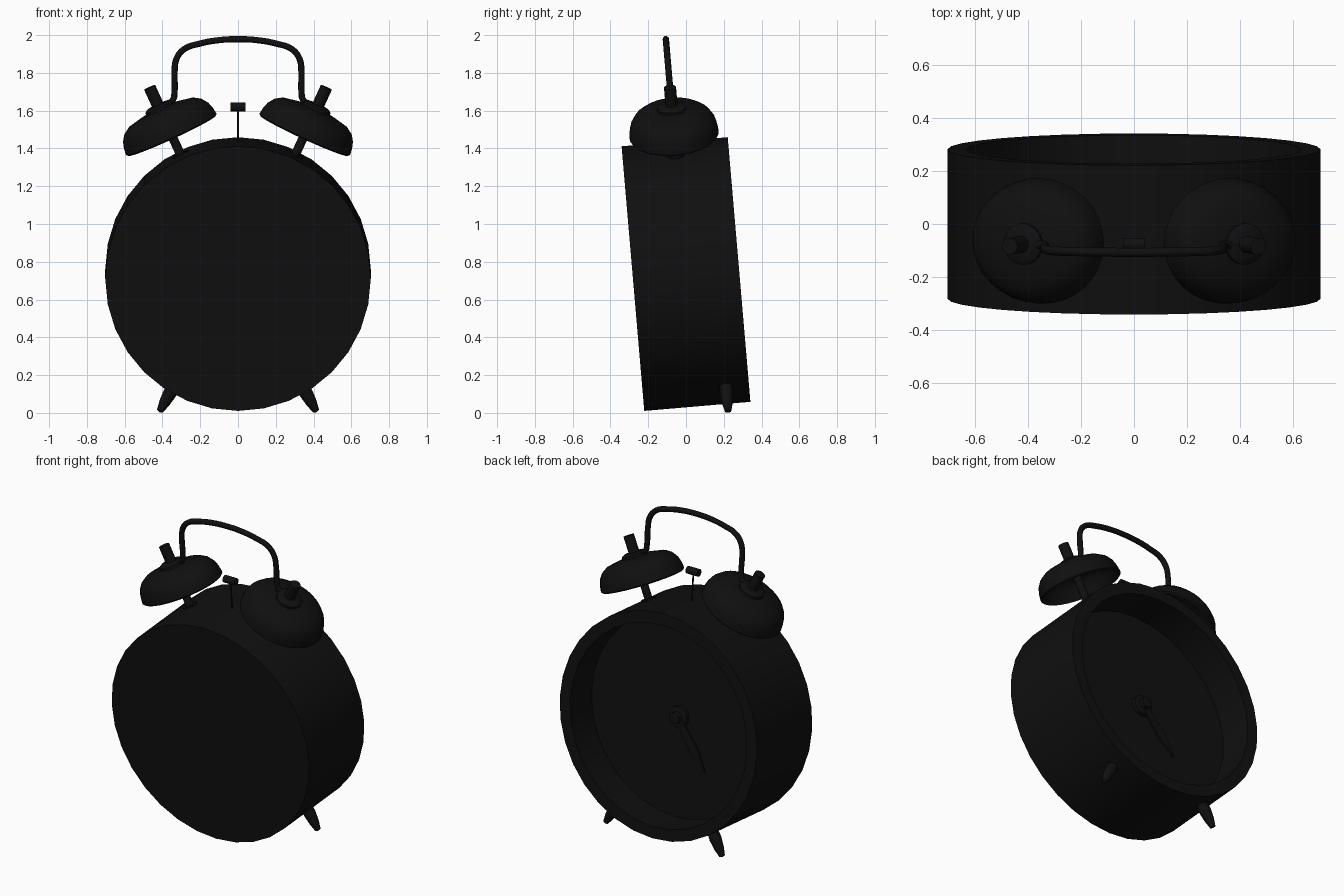
import bpy, bmesh, math
from mathutils import Matrix, Vector

cube = bpy.data.objects.get("Cube")
if cube:
    bpy.data.objects.remove(cube, do_unlink=True)

black = bpy.data.materials.new("matt black")
black.use_nodes = True
colour = (0.005, 0.005, 0.005, 1)
black.diffuse_color = colour
black.node_tree.nodes["Principled BSDF"].inputs["Base Color"].default_value = colour

# Parts are laid out about the case centre, then the whole clock leans back
LEAN = Matrix.Translation((0, 0, 0.735)) @ Matrix.Rotation(math.radians(4.9), 4, 'X')


def finish(name, bm, matrix=Matrix()):
    bmesh.ops.remove_doubles(bm, verts=bm.verts, dist=1e-5)
    bmesh.ops.recalc_face_normals(bm, faces=bm.faces)
    bm.transform(LEAN @ matrix)
    mesh = bpy.data.meshes.new(name)
    bm.to_mesh(mesh)
    bm.free()
    mesh.materials.append(black)
    ob = bpy.data.objects.new(name, mesh)
    bpy.context.collection.objects.link(ob)
    bpy.ops.object.select_all(action='DESELECT')
    ob.select_set(True)
    bpy.context.view_layer.objects.active = ob
    bpy.ops.object.shade_smooth_by_angle(angle=math.radians(35))
    return ob


def lathe(name, profile, matrix=Matrix(), sides=24):
    """Spin a (radius, height) profile about local z."""
    bm = bmesh.new()
    verts = [bm.verts.new((r, 0, h)) for r, h in profile]
    edges = [bm.edges.new(pair) for pair in zip(verts, verts[1:])]
    bmesh.ops.spin(bm, geom=verts + edges, cent=(0, 0, 0), axis=(0, 0, 1),
                   angle=math.tau, steps=sides)
    return finish(name, bm, matrix)


def rod(name, radius, low, high, matrix, sides=16):
    return lathe(name, [(0, low), (radius, low), (radius, high), (0, high)], matrix, sides)


def aim(origin, direction):
    turn = Vector(direction).to_track_quat('Z', 'Y').to_matrix().to_4x4()
    return Matrix.Translation(origin) @ turn


# Case: a drum with a deep recess on the dial side
to_dial = Matrix.Rotation(math.radians(-90), 4, 'X')
lathe("case", [(0, -0.282), (0.703, -0.282), (0.703, 0.282), (0.63, 0.282),
               (0.63, 0.06), (0, 0.06)], to_dial, 32)

# Hub and hand on the dial
lathe("hand_hub", [(0, 0.05), (0.065, 0.05), (0.065, 0.085), (0.035, 0.09),
                   (0.035, 0.12), (0, 0.125)], to_dial, 12)
bm = bmesh.new()
outline = [(-0.02, 0), (0.02, 0), (0.03, 0.22), (0, 0.36), (-0.03, 0.22)]
face = bm.faces.new([bm.verts.new((x, y, 0)) for x, y in outline])
solid = bmesh.ops.extrude_face_region(bm, geom=[face])
bmesh.ops.translate(bm, vec=(0, 0, 0.012),
                    verts=[v for v in solid["geom"] if isinstance(v, bmesh.types.BMVert)])
hand_turn = Matrix.Rotation(math.radians(36), 4, 'Z')
finish("clock_hand", bm, Matrix.Translation((0, 0.08, 0)) @ to_dial @ hand_turn)

for side, label in ((1, "left"), (-1, "right")):
    # Bell with its post, washer and bolt
    bell = aim((side * 0.35, 0, 0.735), (side * 0.417, 0, 0.909))
    outer = [(0.255, 0), (0.264, 0.008), (0.259, 0.045), (0.248, 0.08), (0.225, 0.112),
             (0.19, 0.135), (0.11, 0.152), (0, 0.158)]
    inner = [(r * 0.94, h - 0.012) for r, h in outer[2:]]
    squash = Matrix.Scale(0.9, 4, (0, 1, 0))
    lathe(label + "_bell", inner[::-1] + outer, Matrix.Translation(bell.translation)
          @ squash @ bell.to_3x3().to_4x4(), 32)
    rod(label + "_bell_post", 0.024, -0.15, 0.15, bell)
    rod(label + "_post_collar", 0.045, -0.15, -0.105, bell)
    lathe(label + "_washer", [(0, 0.14), (0.078, 0.14), (0.078, 0.168), (0.06, 0.18),
                              (0, 0.18)], bell)
    rod(label + "_bolt", 0.032, 0.15, 0.283, bell)

    # Tapered foot on the dial side
    foot = aim((0, 0.16, 0), (side * 0.487, 0, -0.873))
    lathe(label + "_foot", [(0, 0.66), (0.032, 0.66), (0.036, 0.74), (0.029, 0.8),
                            (0.017, 0.85), (0, 0.856)], foot, 16)

# Carrying handle: a bent tube whose ends hook onto the bell washers
half = [(0.395, 0.895), (0.345, 0.925), (0.336, 0.97), (0.336, 1.07), (0.325, 1.145),
        (0.285, 1.195), (0.2, 1.225), (0.1, 1.243)]
path = half + [(0, 1.248)] + [(-x, z) for x, z in half[::-1]]
curve = bpy.data.curves.new("handle", 'CURVE')
curve.dimensions = '3D'
curve.bevel_depth = 0.017
curve.bevel_resolution = 3
curve.use_fill_caps = True
curve.resolution_u = 5
spline = curve.splines.new('BEZIER')
spline.bezier_points.add(len(path) - 1)
for point, (x, z) in zip(spline.bezier_points, path):
    point.co = LEAN @ Vector((x, 0, z))
    point.handle_left_type = point.handle_right_type = 'AUTO'
curve.materials.append(black)
bpy.context.collection.objects.link(bpy.data.objects.new("handle", curve))

# Striker between the bells
rod("striker_rod", 0.005, 0.69, 0.89, Matrix(), 8)
rod("striker_head", 0.023, -0.041, 0.041, aim((0, 0, 0.888), (1, 0, 0)))
